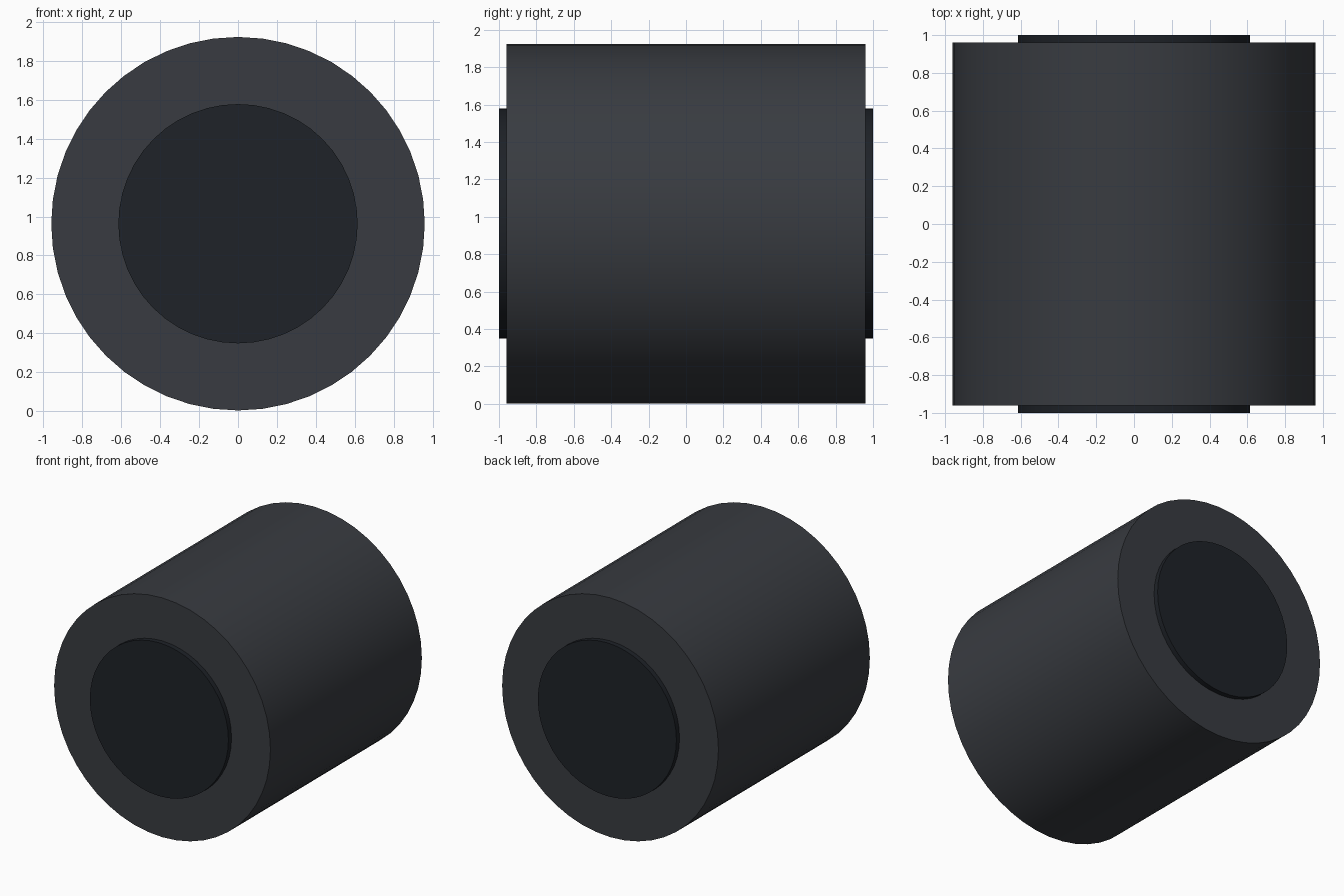
import bpy
import math

if "Cube" in bpy.data.objects:
    bpy.data.objects.remove(bpy.data.objects["Cube"])

CENTRE_Z = 0.963


def material(name, color):
    mat = bpy.data.materials.new(name)
    mat.diffuse_color = (*color, 1)
    mat.use_nodes = True
    mat.node_tree.nodes["Principled BSDF"].inputs["Base Color"].default_value = mat.diffuse_color
    return mat


def roller(name, radius, length, mat, sides=48):
    # Cylinder lying along y
    bpy.ops.mesh.primitive_cylinder_add(
        vertices=sides, radius=radius, depth=length,
        location=(0, 0, CENTRE_Z), rotation=(math.pi / 2, 0, 0))
    obj = bpy.context.object
    obj.name = name
    bpy.ops.object.transform_apply(location=False, rotation=True, scale=True)
    bpy.ops.object.shade_smooth_by_angle(angle=math.radians(30))
    obj.data.materials.append(mat)
    return obj


# Tyre body
roller("tyre", 0.96, 1.92, material("dark_rubber", (0.04, 0.044, 0.052)))

# Hub core standing slightly proud at both ends
roller("hub", 0.615, 2.0, material("black_hub", (0.013, 0.016, 0.021)))
